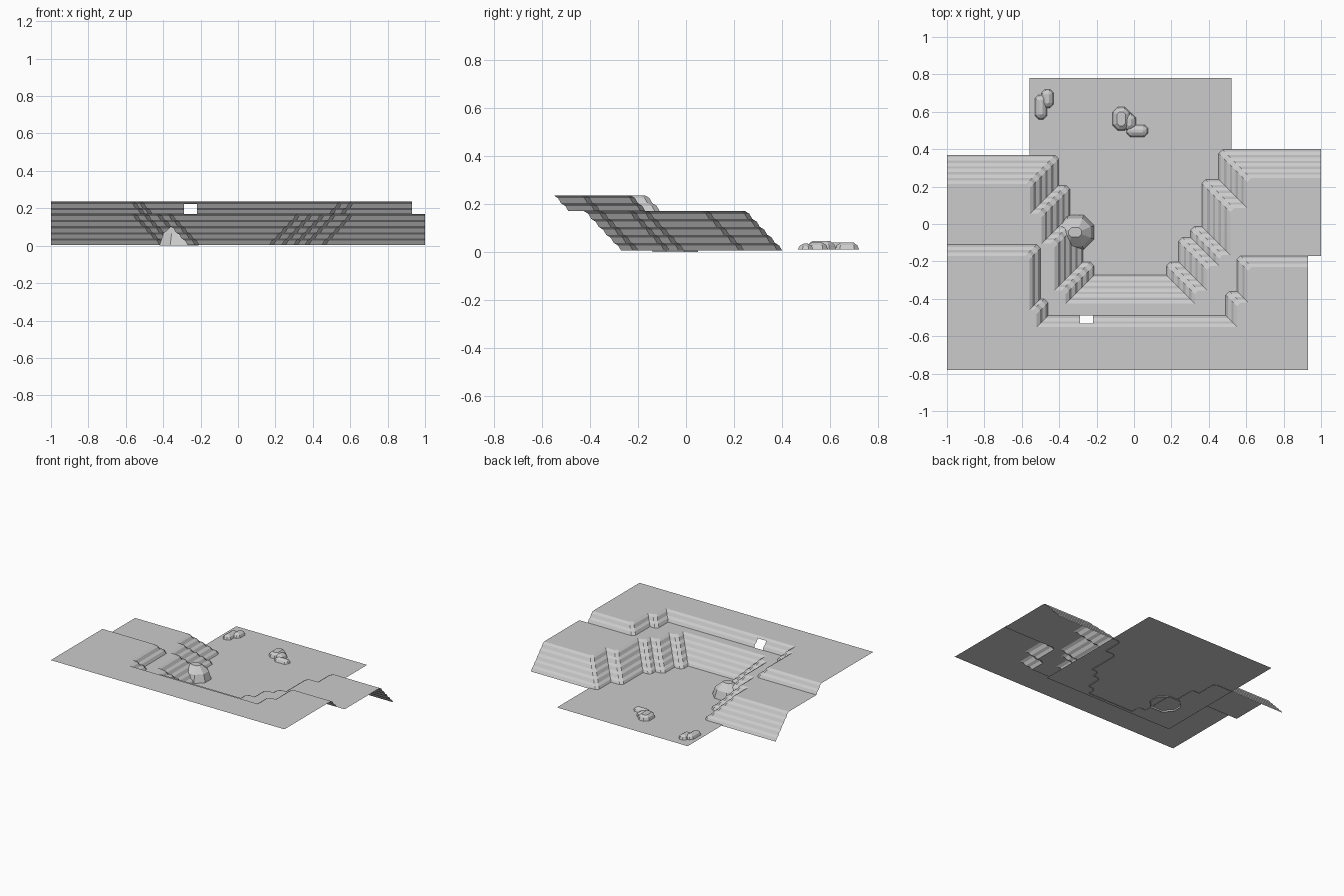
import bpy, bmesh
from mathutils import Vector

if "Cube" in bpy.data.objects:
    bpy.data.objects.remove(bpy.data.objects["Cube"])

grey = bpy.data.materials.new("stone_grey")
grey.use_nodes = True
COLOUR = (0.6, 0.6, 0.6, 1)
grey.diffuse_color = COLOUR
grey.node_tree.nodes["Principled BSDF"].inputs["Base Color"].default_value = COLOUR

FLOOR, LEDGE, TOP = 0.01, 0.17, 0.235
CHAMFER = 0.02


def finish(name, bm, upward=True):
    if upward:
        bm.normal_update()
        for f in bm.faces:
            if f.normal.z < 0:
                f.normal_flip()
    mesh = bpy.data.meshes.new(name)
    bm.to_mesh(mesh)
    bm.free()
    mesh.materials.append(grey)
    obj = bpy.data.objects.new(name, mesh)
    bpy.context.collection.objects.link(obj)
    return obj


def offset(path, d):
    """Shift a right-angled path to its right by d, chamfering outer corners."""
    pts = [Vector(p) for p in path]
    dirs = [(b - a).normalized() for a, b in zip(pts, pts[1:])]
    normal = [Vector((v.y, -v.x)) for v in dirs]
    out = [pts[0] + normal[0] * d]
    for p, v, w, n, m in zip(pts[1:], dirs, dirs[1:], normal, normal[1:]):
        if v.dot(w) > 0.9:
            out.append(p + n * d)
            continue
        q = p + (n + m) * d
        if v.cross(w) < 0:
            out += [q - v * CHAMFER, q + w * CHAMFER]
        else:
            out.append(q)
    return out + [pts[-1] + normal[-1] * d]


def cliff(name, path, z0, z1, run, bands, hole=None):
    """Loft a banded slope from the foot path up to its inset copy."""
    levels = [(0, 0)]
    for k in range(bands):
        levels += [((k + 0.4) / bands, (k + 0.65) / bands), ((k + 1) / bands, (k + 1) / bands)]
    bm = bmesh.new()
    rows = []
    for t, h in levels:
        z = z0 + (z1 - z0) * h
        rows.append([bm.verts.new((p.x, p.y, z)) for p in offset(path, run * t)])
    for lo, hi in zip(rows, rows[1:]):
        for i in range(len(lo) - 1):
            f = bm.faces.new((lo[i], hi[i], hi[i + 1], lo[i + 1]))
            c = f.calc_center_median()
            if hole and hole[0] < c.x < hole[1] and hole[2] < c.z < hole[3]:
                bm.faces.remove(f)
    finish(name, bm)


def sheet(name, outline, z):
    bm = bmesh.new()
    bm.faces.new([bm.verts.new((p[0], p[1], z)) for p in outline])
    finish(name, bm)


def rock(name, x0, x1, y0, y1, z1, inset, z0=FLOOR):
    """Low boulder: stacked chamfered rectangles that close in near the top."""
    bm = bmesh.new()
    rows = []
    for t, h in ((0, 0), (0.3, 0.6), (1, 1)):
        d = inset * t
        a, b, c, e = x0 + d, x1 - d, y0 + d, y1 - d
        k = 0.3 * min(b - a, e - c)
        ring = [(a + k, c), (b - k, c), (b, c + k), (b, e - k),
                (b - k, e), (a + k, e), (a, e - k), (a, c + k)]
        rows.append([bm.verts.new((x, y, z0 + (z1 - z0) * h)) for x, y in ring])
    for lo, hi in zip(rows, rows[1:]):
        for i in range(8):
            j = (i + 1) % 8
            bm.faces.new((lo[i], lo[j], hi[j], hi[i]))
    bm.faces.new(rows[-1])
    finish(name, bm)


# Foot lines of the two cliff tiers, running from the -x side to the +x side
lower = [(-1, 0.37), (-0.4, 0.37), (-0.4, 0.21), (-0.34, 0.21), (-0.34, 0.05),
         (-0.27, 0.05), (-0.27, -0.2), (-0.21, -0.2), (-0.21, -0.27),
         (0.17, -0.27), (0.17, -0.2), (0.235, -0.2), (0.235, -0.07),
         (0.3, -0.07), (0.3, -0.01), (0.36, -0.01), (0.36, 0.24),
         (0.45, 0.24), (0.45, 0.4), (1, 0.4)]
upper = [(-1, -0.11), (-0.5, -0.11), (-0.5, -0.4), (-0.46, -0.4), (-0.46, -0.49),
         (-0.29, -0.49), (-0.22, -0.49), (0.49, -0.49), (0.49, -0.36),
         (0.55, -0.36), (0.55, -0.17), (0.93, -0.17)]
LOWER_RUN, UPPER_RUN = 0.155, 0.06

cliff("lower_cliff", lower, 0.005, LEDGE, LOWER_RUN, 5)
cliff("upper_cliff", upper, LEDGE, TOP, UPPER_RUN, 2, hole=(-0.29, -0.22, 0.18, 0.22))

# Flat ground at three heights
sheet("valley_floor", [(-0.56, -0.3), (0.52, -0.3), (0.52, 0.78), (-0.56, 0.78)], FLOOR)
sheet("ledge", offset(lower, LOWER_RUN) + [(1, -0.17)] + offset(upper, 0)[::-1], LEDGE)
sheet("plateau", offset(upper, UPPER_RUN) + [(0.93, -0.78), (-1, -0.78)], TOP)

# Outcrop on the valley side
rock("outcrop", -0.42, -0.21, -0.14, 0.05, 0.11, 0.07, 0)

# Loose boulders on the floor
boulders = [(-0.53, -0.465, 0.56, 0.69, 0.04), (-0.495, -0.43, 0.62, 0.72, 0.04),
            (-0.115, -0.02, 0.5, 0.625, 0.045), (-0.06, 0.01, 0.5, 0.59, 0.04),
            (-0.04, 0.075, 0.465, 0.53, 0.035)]
for i, (x0, x1, y0, y1, h) in enumerate(boulders):
    rock(f"boulder_{i + 1}", x0, x1, y0, y1, h, 0.025)
